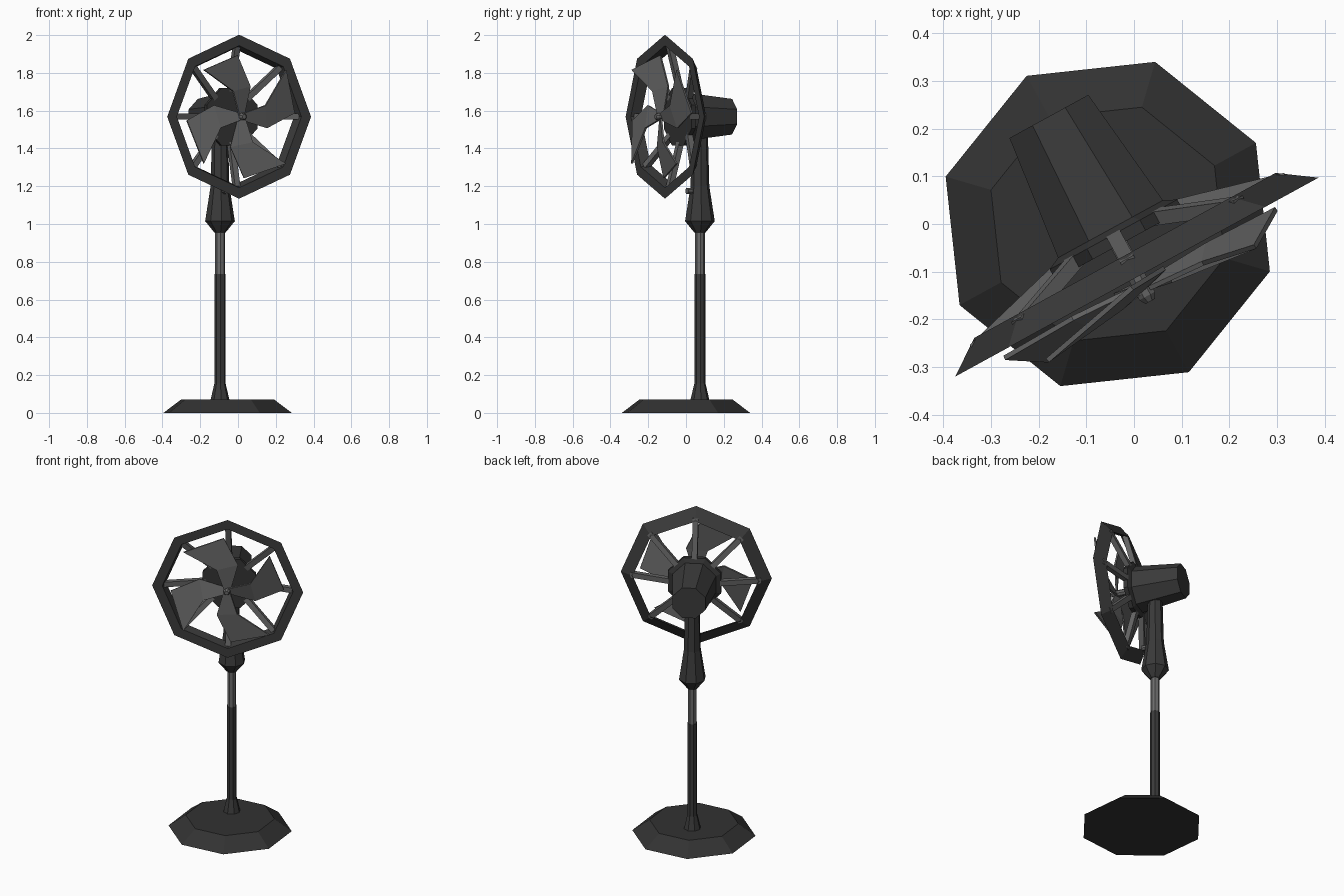
import bpy, bmesh, math
from mathutils import Matrix, Vector

if "Cube" in bpy.data.objects:
    bpy.data.objects.remove(bpy.data.objects["Cube"])

# Whole fan is built facing -y, then turned 28.7 degrees and shifted
PLACE = Matrix.Translation((-0.055, 0, 0)) @ Matrix.Rotation(math.radians(28.7), 4, 'Z')
POLE_Y = 0.084     # pole sits behind the base centre
HEAD_Z = 1.568     # height of the fan axis
FLAT = math.pi / 8  # phase giving an octagon flat sides up


def material(name, v):
    m = bpy.data.materials.new(name)
    m.diffuse_color = (v, v, v, 1)
    m.use_nodes = True
    m.node_tree.nodes["Principled BSDF"].inputs["Base Color"].default_value = m.diffuse_color
    return m


BODY = material("charcoal plastic", 0.042)
DARK = material("dark charcoal", 0.032)
BLADE = material("grey blade", 0.125)
STEEL = material("grey steel", 0.15)


def finish(name, bm, mat):
    bmesh.ops.recalc_face_normals(bm, faces=bm.faces)
    me = bpy.data.meshes.new(name)
    bm.to_mesh(me)
    bm.free()
    me.materials.append(mat)
    ob = bpy.data.objects.new(name, me)
    bpy.context.collection.objects.link(ob)
    ob.matrix_world = PLACE
    return ob


def lathe(name, profile, mat, axis='Z', centre=(0, 0, 0), phase=0.0, closed=False, n=8):
    """Turn (radius, position along axis) points; closed makes a ring section."""
    bm = bmesh.new()
    c = Vector(centre)
    rings = []
    for r, h in profile:
        ring = []
        for i in range(n):
            a = phase + 2 * math.pi * i / n
            u, v = r * math.cos(a), r * math.sin(a)
            ring.append(bm.verts.new(c + Vector((u, v, h) if axis == 'Z' else (u, h, v))))
        rings.append(ring)
    pairs = list(zip(rings, rings[1:]))
    if closed:
        pairs.append((rings[-1], rings[0]))
    else:
        bm.faces.new(rings[0])
        bm.faces.new(rings[-1])
    for a, b in pairs:
        for i in range(n):
            j = (i + 1) % n
            bm.faces.new((a[i], a[j], b[j], b[i]))
    return finish(name, bm, mat)


# Stand
pole = (0, POLE_Y, 0)
lathe("base", [(0.354, 0), (0.255, 0.072)], DARK)
lathe("pole_collar", [(0.05, 0.07), (0.03, 0.155)], BODY, centre=pole, phase=FLAT)
lathe("lower_pole", [(0.029, 0.14), (0.029, 0.735)], BODY, centre=pole, phase=FLAT)
lathe("upper_pole", [(0.026, 0.73), (0.026, 0.97)], STEEL, centre=pole, phase=FLAT)
lathe("neck", [(0.03, 0.955), (0.079, 1.015), (0.05, 1.2), (0.042, 1.5)], BODY,
      centre=pole, phase=FLAT)
lathe("neck_knob", [(0.017, 0.005), (0.017, 0.05)], BLADE, 'Y', (0, 0, 1.175), FLAT)

# Head
head = (0, 0, HEAD_Z)
lathe("motor_housing", [(0.102, 0.257), (0.136, -0.015)], BODY, 'Y', head, FLAT)
lathe("motor_flange", [(0.136, -0.012), (0.165, -0.025), (0.165, -0.05)], DARK, 'Y', head, FLAT)
lathe("guard_ring", [(0.434, -0.127), (0.36, -0.075), (0.376, -0.127)], BODY, 'Y', head,
      closed=True)
lathe("blade_shaft", [(0.02, -0.04), (0.02, -0.172), (0.012, -0.185)], BLADE, 'Y', head, FLAT)

# Guard spokes running from the flange to the ring corners
bm = bmesh.new()
start, end = Vector((0.11, -0.028, 0)), Vector((0.372, -0.098, 0))
d = end - start
for k in range(8):
    m = (Matrix.Translation(head) @ Matrix.Rotation(k * math.pi / 4, 4, 'Y')
         @ Matrix.Translation((start + end) / 2)
         @ Matrix.Rotation(math.atan2(d.y, d.x), 4, 'Z')
         @ Matrix.Diagonal((d.length, 0.03, 0.032, 1)))
    bmesh.ops.create_cube(bm, size=1, matrix=m)
finish("guard_spokes", bm, BLADE)

# Four swept, pitched blades
left_edge = [(-0.02, -0.16, 0.012), (-0.06, -0.168, 0.135), (-0.248, -0.19, 0.248)]
right_edge = [(0.02, -0.145, 0.012), (0.06, -0.138, 0.16), (-0.02, -0.142, 0.325)]
bm = bmesh.new()
for k in range(4):
    m = Matrix.Translation(head) @ Matrix.Rotation(k * math.pi / 2, 4, 'Y')
    L, R = ([bm.verts.new(m @ Vector(p)) for p in e] for e in (left_edge, right_edge))
    for i in range(2):
        bm.faces.new((L[i], R[i], R[i + 1], L[i + 1]))
blades = finish("fan_blades", bm, BLADE)
mod = blades.modifiers.new("thickness", 'SOLIDIFY')
mod.thickness = 0.01
mod.offset = 0
